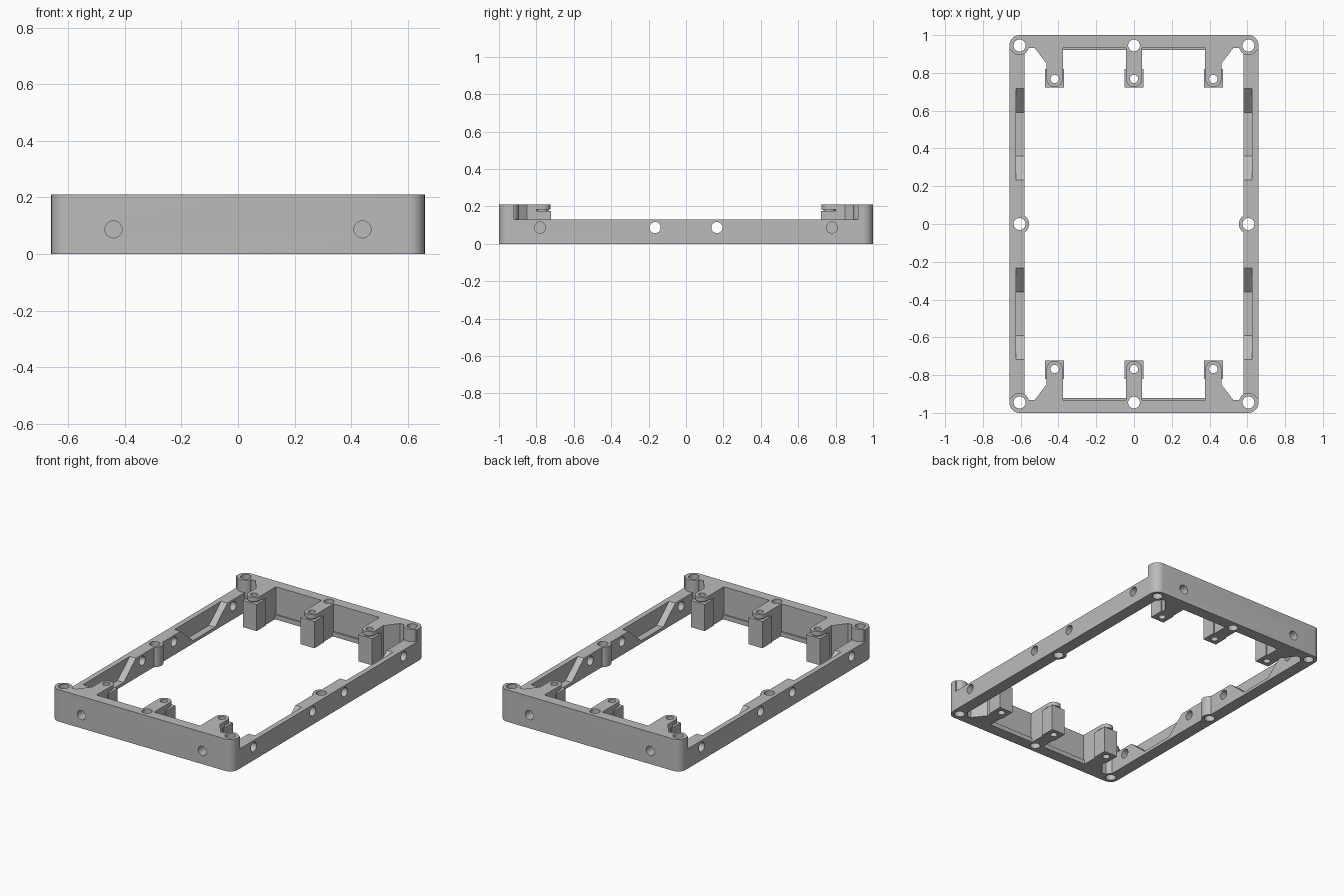
import bpy, bmesh, math

if "Cube" in bpy.data.objects:
    bpy.data.objects.remove(bpy.data.objects["Cube"])

H, SIDE_H = 0.21, 0.13        # end wall and side wall heights
W, L = 0.66, 1.0              # half width and half length
SIGNS = (-1, 1)

grey = bpy.data.materials.new("plain grey")
grey.use_nodes = True
grey.diffuse_color = (0.5, 0.5, 0.5, 1)
grey.node_tree.nodes["Principled BSDF"].inputs["Base Color"].default_value = (0.5, 0.5, 0.5, 1)


def prism(name, points, lo, hi, axis="z"):
    """Extrude a 2D outline along an axis."""
    place = {"z": lambda a, b, c: (a, b, c),
             "x": lambda a, b, c: (c, a, b),
             "y": lambda a, b, c: (a, c, b)}[axis]
    bm = bmesh.new()
    low = [bm.verts.new(place(a, b, lo)) for a, b in points]
    high = [bm.verts.new(place(a, b, hi)) for a, b in points]
    bm.faces.new(low)
    bm.faces.new(high)
    n = len(points)
    for i in range(n):
        j = (i + 1) % n
        bm.faces.new((low[i], low[j], high[j], high[i]))
    bmesh.ops.recalc_face_normals(bm, faces=bm.faces)
    mesh = bpy.data.meshes.new(name)
    bm.to_mesh(mesh)
    bm.free()
    mesh.materials.append(grey)
    obj = bpy.data.objects.new(name, mesh)
    bpy.context.collection.objects.link(obj)
    return obj


def rect(x0, x1, y0, y1):
    return [(x0, y0), (x1, y0), (x1, y1), (x0, y1)]


def disc(cx, cy, r, n=32):
    return [(cx + r * math.cos(2 * math.pi * i / n),
             cy + r * math.sin(2 * math.pi * i / n)) for i in range(n)]


def rounded(w, l, r, n=8):
    points = []
    for k, (sx, sy) in enumerate(((1, 1), (-1, 1), (-1, -1), (1, -1))):
        for i in range(n + 1):
            a = math.pi / 2 * (k + i / n)
            points.append((sx * (w - r) + r * math.cos(a), sy * (l - r) + r * math.sin(a)))
    return points


def combine(target, tool, operation):
    """Bake a boolean into the target and discard the tool."""
    tool.hide_render = True
    mod = target.modifiers.new("bool", "BOOLEAN")
    mod.operation, mod.solver, mod.object = operation, "EXACT", tool
    graph = bpy.context.evaluated_depsgraph_get()
    mesh = bpy.data.meshes.new_from_object(target.evaluated_get(graph))
    target.modifiers.clear()
    target.data = mesh
    bpy.data.objects.remove(tool)


# Rectangular frame with low sides
frame = prism("frame", rounded(W, L, 0.055), 0, H)


def add(*args):
    combine(frame, prism("addition", *args), "UNION")


def cut(*args):
    combine(frame, prism("cutter", *args), "DIFFERENCE")


cut(rect(-0.58, 0.58, -0.932, 0.932), -0.1, 0.5)
cut(rect(-1, 1, -0.92, 0.92), SIDE_H, 0.5)

# Trapezoid recesses in the inner side walls
for sx in SIGNS:
    for y in (-0.72, 0.23):
        outline = [(y - 0.01, 0.14), (y + 0.13, 0.02), (y + 0.36, 0.02), (y + 0.50, 0.14)]
        cut(outline, *sorted((sx * 0.5, sx * 0.625)), "x")

# Screw bosses and ledges
for sx in SIGNS:
    add(disc(sx * 0.606, 0, 0.051), 0, SIDE_H)
    for sy in SIGNS:
        add(disc(sx * 0.606, sy * 0.945, 0.051), 0, H)
for sy in SIGNS:
    add(rect(-0.4, 0.4, *sorted((sy * 0.922, sy * 0.96))), 0, 0.03)

# Inner posts, each on a web from the end wall, the outer ones with gussets
for sy in SIGNS:
    for side in (-1, 0, 1):
        x = side * 0.42
        web = [(-0.043, 0.80), (0.043, 0.80), (0.043, 0.85),
               (0.11 if side else 0.043, 0.937), (0.11 if side else 0.043, 0.96), (-0.043, 0.96)]
        flip = side or 1
        add([(x + flip * a, sy * b) for a, b in web], 0, H)
        add(rect(x - 0.05, x + 0.05, *sorted((sy * 0.722, sy * 0.82))), 0, 0.175)
        add(disc(x, sy * 0.768, 0.034), 0.15, 0.2)
        tip = [(x + 0.043 * math.cos(math.pi * i / 12),
                sy * (0.768 - 0.043 * math.sin(math.pi * i / 12))) for i in range(13)]
        add(tip + [(x - 0.043, sy * 0.83), (x + 0.043, sy * 0.83)], 0.183, H)
        cut(disc(x, sy * 0.768, 0.022), -0.1, 0.5)

# Vertical screw holes
for sx in SIGNS:
    for y in (-0.945, 0, 0.945):
        cut(disc(sx * 0.606, y, 0.032), -0.1, 0.5)
for sy in SIGNS:
    cut(disc(0, sy * 0.945, 0.031), -0.1, 0.5)

# Horizontal holes in the side and end walls
for sx in SIGNS:
    for y in (-0.78, -0.165, 0.165, 0.78):
        cut(disc(y, 0.087, 0.03), *sorted((sx * 0.55, sx * 0.75)), "x")
    for sy in SIGNS:
        cut(disc(sx * 0.44, 0.087, 0.03), *sorted((sy * 0.92, sy * 1.1)), "y")

bpy.ops.object.select_all(action="DESELECT")
frame.select_set(True)
bpy.context.view_layer.objects.active = frame
bpy.ops.object.shade_smooth_by_angle(angle=math.radians(30))
